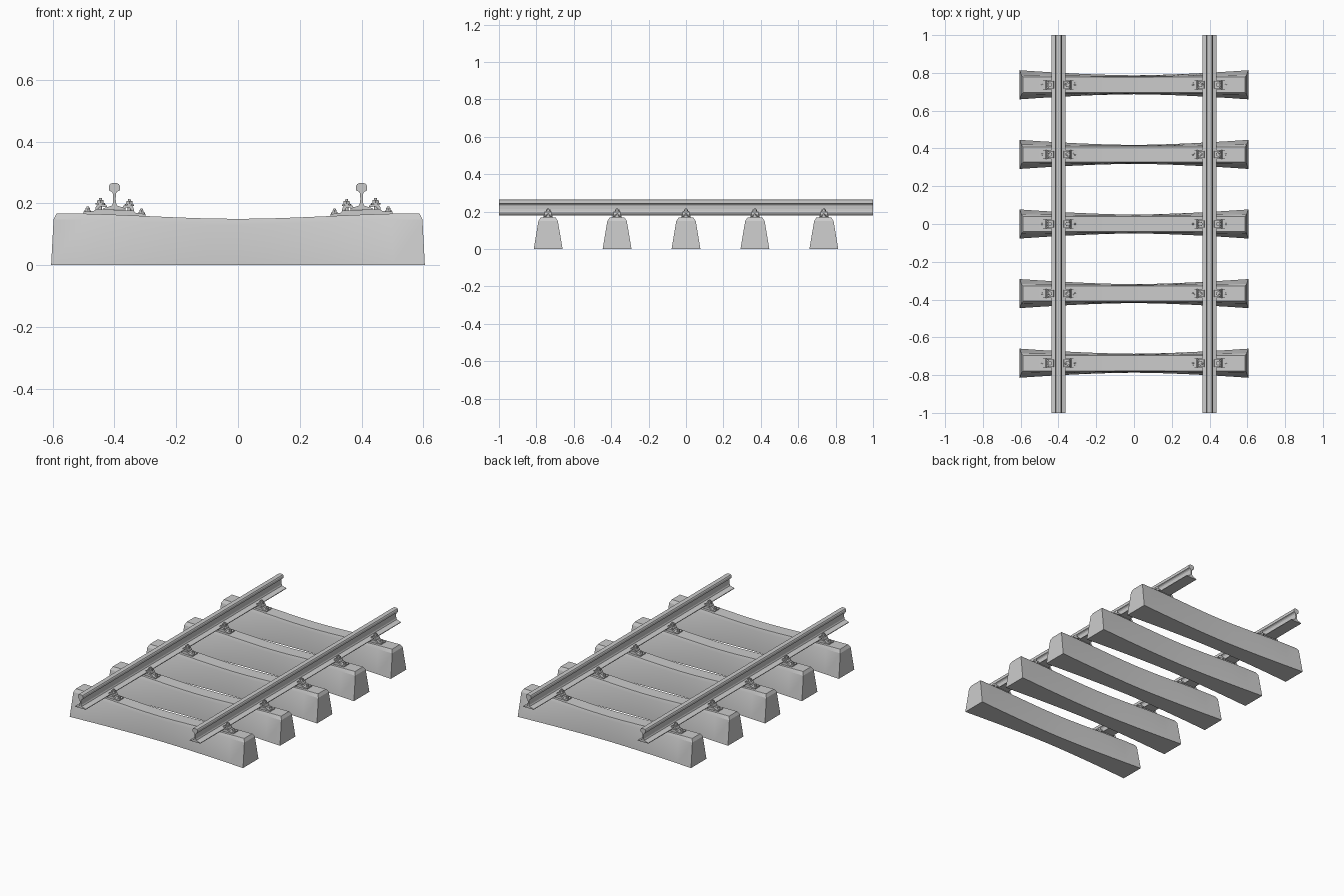
import bpy, bmesh, math
from mathutils import Matrix

if "Cube" in bpy.data.objects:
    bpy.data.objects.remove(bpy.data.objects["Cube"])

SLEEPER_Y = [-0.737, -0.3685, 0.0, 0.3685, 0.737]
RAIL_X = 0.4
TILT = math.atan(0.04)          # seat slopes down towards the track centre


def finish(name, bm):
    bmesh.ops.recalc_face_normals(bm, faces=bm.faces)
    mesh = bpy.data.meshes.new(name)
    bm.to_mesh(mesh)
    bm.free()
    return mesh


def place(name, mesh, matrix):
    obj = bpy.data.objects.new(name, mesh)
    obj.matrix_world = matrix
    bpy.context.collection.objects.link(obj)
    return obj


def extrude(bm, profile, half_y):
    """Extrude an x-z profile symmetrically along y."""
    a = [bm.verts.new((x, -half_y, z)) for x, z in profile]
    b = [bm.verts.new((x, half_y, z)) for x, z in profile]
    n = len(profile)
    for i in range(n):
        bm.faces.new((a[i], a[(i + 1) % n], b[(i + 1) % n], b[i]))
    bm.faces.new(a)
    bm.faces.new(b[::-1])


def cylinder(bm, x, z0, z1, r, sides, top_r=None):
    bmesh.ops.create_cone(bm, cap_ends=True, segments=sides, radius1=r,
                          radius2=r if top_r is None else top_r, depth=z1 - z0,
                          matrix=Matrix.Translation((x, 0, (z0 + z1) / 2)))


# Concrete sleeper: waisted loft with shoulders and sloping ends
def sleeper_mesh():
    bm = bmesh.new()
    loops = []
    steps = 12
    for i in range(steps + 1):
        t = -1 + 2 * i / steps
        f = abs(t) ** 1.6
        s = 3 * t * t - 2 * abs(t) ** 3
        top = 0.15 + 0.018 * s
        levels = [(0.605, 0.05 + 0.027 * f, 0),
                  (0.597, 0.046 + 0.006 * f, top - 0.02 + 0.001 * f),
                  (0.587, 0.040, top)]
        left = [bm.verts.new((t * x, -w, z)) for x, w, z in levels]
        right = [bm.verts.new((t * x, w, z)) for x, w, z in levels]
        loops.append(left + right[::-1])
    for a, b in zip(loops, loops[1:]):
        for j in range(6):
            k = (j + 1) % 6
            bm.faces.new((a[j], a[k], b[k], b[j]))
    for e in (loops[0], loops[-1]):
        bm.faces.new((e[0], e[1], e[4], e[5]))
        bm.faces.new((e[1], e[2], e[3], e[4]))
    return finish("sleeper", bm)


sleeper = sleeper_mesh()
for y in SLEEPER_Y:
    obj = place("sleeper", sleeper, Matrix.Translation((0, y, 0)))
    bpy.context.view_layer.objects.active = obj
for obj in bpy.context.collection.objects:
    obj.select_set(True)
bpy.ops.object.shade_smooth_by_angle(angle=math.radians(20))

# Rails: flat foot, slim web, rounded head
half = [(0.037, 0.180), (0.037, 0.184), (0.020, 0.189), (0.009, 0.193),
        (0.005, 0.201), (0.004, 0.215), (0.005, 0.232), (0.009, 0.238),
        (0.017, 0.242), (0.018, 0.246), (0.0175, 0.257), (0.014, 0.263),
        (0.008, 0.2655)]
bm = bmesh.new()
extrude(bm, half + [(-x, z) for x, z in reversed(half)], 1.0)
rail = finish("rail", bm)
for side in (-1, 1):
    place("rail", rail, Matrix.Translation((side * RAIL_X, 0, 0)))

# Base plate under the rail: stepped and thin at its ends
bm = bmesh.new()
extrude(bm, [(-0.100, -0.004), (0.100, -0.004), (0.100, 0.006), (0.068, 0.009),
             (0.060, 0.016), (-0.060, 0.016), (-0.068, 0.009), (-0.100, 0.006)], 0.024)
plate = finish("base_plate", bm)

# Clamp clips: bridge from the plate on to the rail foot
bm = bmesh.new()
for s in (-1, 1):
    extrude(bm, [(s * x, z) for x, z in
                 [(0.063, 0.015), (0.055, 0.015), (0.049, 0.023), (0.041, 0.025),
                  (0.030, 0.023), (0.025, 0.025), (0.028, 0.031), (0.040, 0.034),
                  (0.055, 0.032), (0.061, 0.025)]], 0.019)
clips = finish("clamp_clips", bm)

# Clip bolts: washer, hex nut and stud
bm = bmesh.new()
for s in (-1, 1):
    x = s * 0.047
    cylinder(bm, x, 0.014, 0.052, 0.006, 12, 0.005)
    cylinder(bm, x, 0.031, 0.036, 0.015, 16)
    cylinder(bm, x, 0.036, 0.046, 0.012, 6)
bolts = finish("clip_bolts", bm)

# Anchor screws at the plate ends
bm = bmesh.new()
for s in (-1, 1):
    x = s * 0.087
    cylinder(bm, x, 0.004, 0.011, 0.011, 16)
    cylinder(bm, x, 0.011, 0.018, 0.008, 6)
    cylinder(bm, x, 0.018, 0.023, 0.005, 12, 0.004)
screws = finish("anchor_screws", bm)

# Fit a fastening set at every crossing of rail and sleeper
for y in SLEEPER_Y:
    for turn in (0, math.pi):
        m = (Matrix.Translation((0, y, 0)) @ Matrix.Rotation(turn, 4, 'Z')
             @ Matrix.Translation((RAIL_X, 0, 0.1635)) @ Matrix.Rotation(-TILT, 4, 'Y'))
        for mesh in (plate, clips, bolts, screws):
            place(mesh.name, mesh, m)
